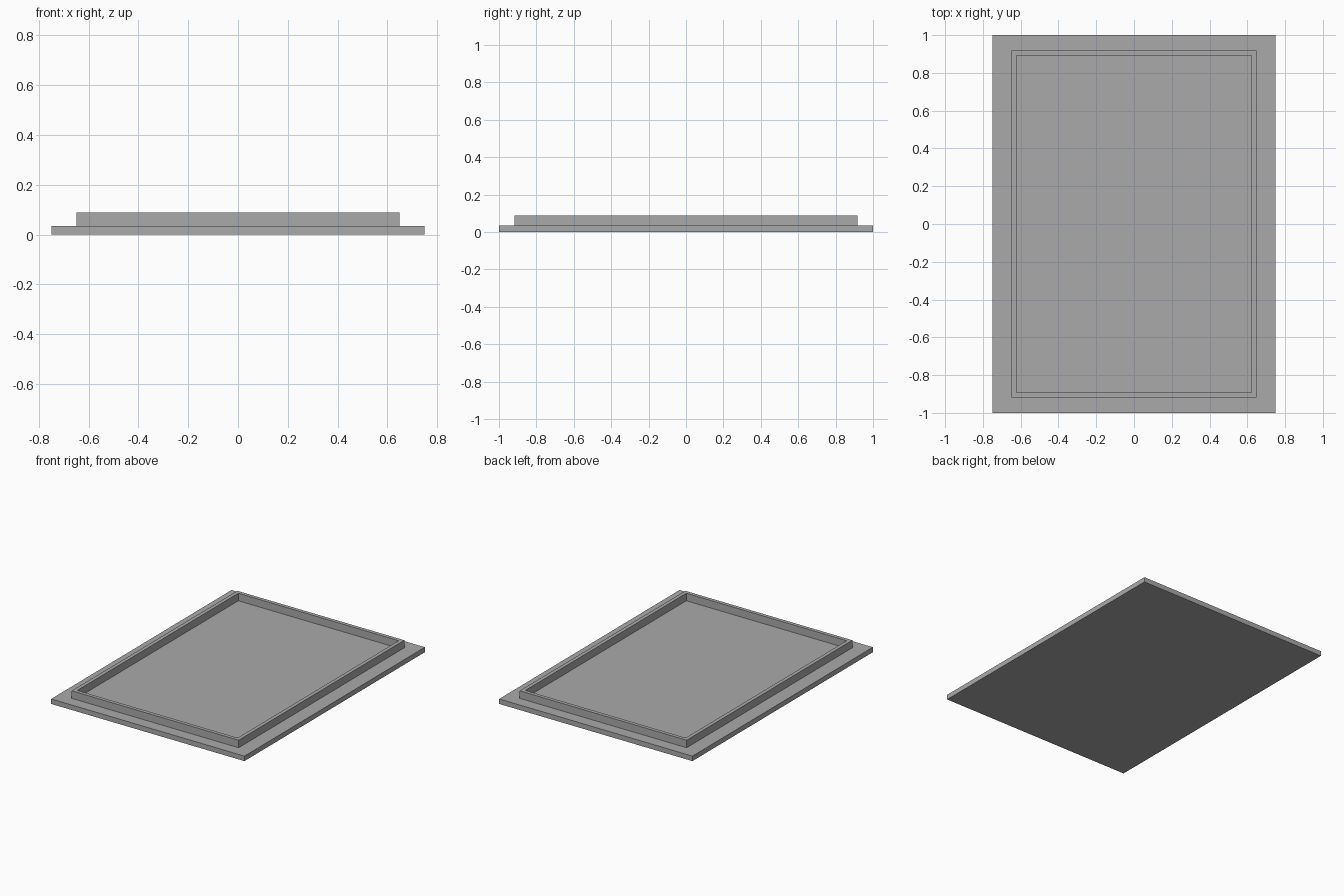
import bpy
import bmesh

cube = bpy.data.objects.get("Cube")
if cube:
    bpy.data.objects.remove(cube, do_unlink=True)

# Single plain grey finish
grey = bpy.data.materials.new("plain_grey")
grey.use_nodes = True
colour = (0.4, 0.4, 0.4, 1)
grey.diffuse_color = colour
grey.node_tree.nodes["Principled BSDF"].inputs["Base Color"].default_value = colour

BASE_X, BASE_Y, BASE_TOP = 0.75, 1.0, 0.035
RIM_X, RIM_Y, RIM_TOP = 0.648, 0.918, 0.088
WALL = 0.026


def rectangle(bm, x, y, z):
    return [bm.verts.new((sx * x, sy * y, z))
            for sx, sy in ((-1, -1), (1, -1), (1, 1), (-1, 1))]


def bridge(bm, lower, upper):
    for i in range(4):
        j = (i + 1) % 4
        bm.faces.new((lower[i], lower[j], upper[j], upper[i]))


# Tray: flat base, flange, raised rim and recessed floor as one closed shell
bm = bmesh.new()
profile = [
    (BASE_X, BASE_Y, 0),
    (BASE_X, BASE_Y, BASE_TOP),
    (RIM_X, RIM_Y, BASE_TOP),
    (RIM_X, RIM_Y, RIM_TOP),
    (RIM_X - WALL, RIM_Y - WALL, RIM_TOP),
    (RIM_X - WALL, RIM_Y - WALL, BASE_TOP),
]
loops = [rectangle(bm, *p) for p in profile]
for lower, upper in zip(loops, loops[1:]):
    bridge(bm, lower, upper)
bm.faces.new(reversed(loops[0]))
bm.faces.new(loops[-1])
bmesh.ops.recalc_face_normals(bm, faces=bm.faces)

mesh = bpy.data.meshes.new("rimmed_tray")
bm.to_mesh(mesh)
bm.free()
mesh.materials.append(grey)
tray = bpy.data.objects.new("rimmed_tray", mesh)
bpy.context.collection.objects.link(tray)
